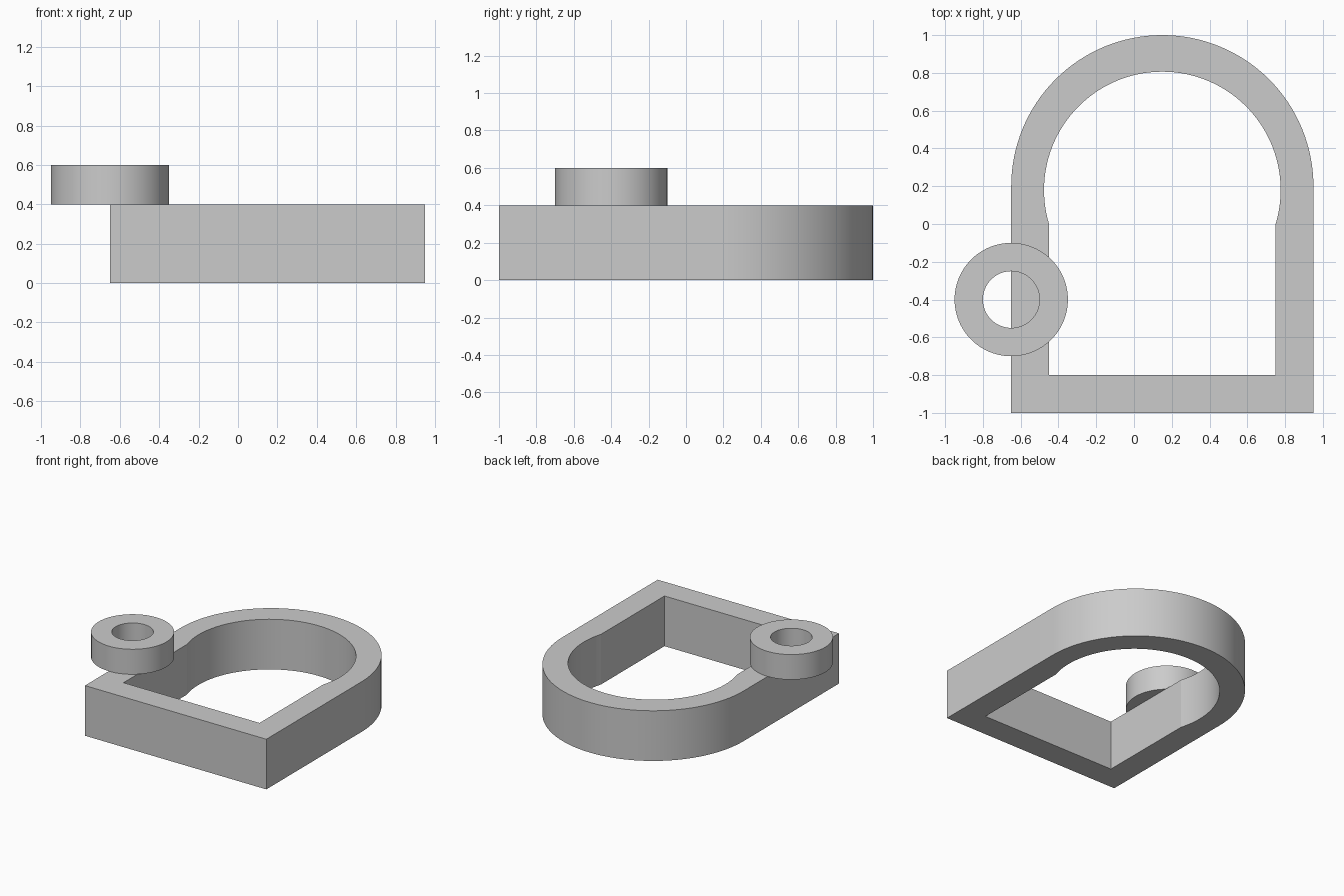
import bpy, bmesh, math

cube = bpy.data.objects.get("Cube")
if cube:
    bpy.data.objects.remove(cube, do_unlink=True)

grey = bpy.data.materials.new("plain grey")
grey.use_nodes = True
colour = (0.6, 0.6, 0.6, 1)
grey.diffuse_color = colour
grey.node_tree.nodes["Principled BSDF"].inputs["Base Color"].default_value = colour


def arc(cx, cy, r, start, end, steps):
    angles = [start + (end - start) * i / steps for i in range(steps + 1)]
    return [(cx + r * math.cos(a), cy + r * math.sin(a)) for a in angles]


def circle(cx, cy, r, steps=96):
    return arc(cx, cy, r, 0, math.tau, steps)[:-1]


def hollow_prism(name, outer, inner, bottom, top):
    """Extrude the area between two closed outlines."""
    bm = bmesh.new()
    edges = []
    for outline in (outer, inner):
        verts = [bm.verts.new((x, y, bottom)) for x, y in outline]
        edges += [bm.edges.new((verts[i - 1], v)) for i, v in enumerate(verts)]
    bmesh.ops.triangle_fill(bm, edges=edges, use_beauty=True, normal=(0, 0, 1))
    result = bmesh.ops.extrude_face_region(bm, geom=bm.faces[:], use_keep_orig=True)
    raised = [g for g in result["geom"] if isinstance(g, bmesh.types.BMVert)]
    bmesh.ops.translate(bm, verts=raised, vec=(0, 0, top - bottom))
    bmesh.ops.recalc_face_normals(bm, faces=bm.faces[:])
    mesh = bpy.data.meshes.new(name)
    bm.to_mesh(mesh)
    bm.free()
    mesh.materials.append(grey)
    mesh.shade_smooth()
    mesh.set_sharp_from_angle(angle=math.radians(15))
    obj = bpy.data.objects.new(name, mesh)
    bpy.context.collection.objects.link(obj)
    return obj


# Arched frame: square front, round back, slightly bulging round opening
mid = 0.15
outer = [(mid - 0.8, -1), (mid + 0.8, -1)] + arc(mid, 0.2, 0.8, 0, math.pi, 64)
half, lift = 0.6, 0.18
dip = math.atan2(lift, half)
inner = [(mid - half, -0.8), (mid + half, -0.8)]
inner += arc(mid, lift, math.hypot(half, lift), -dip, math.pi + dip, 72)
hollow_prism("arched_frame", outer, inner, 0, 0.4)

# Ring resting on the right wall
hollow_prism("side_ring", circle(-0.65, -0.4, 0.3), circle(-0.65, -0.4, 0.15), 0.4, 0.6)
